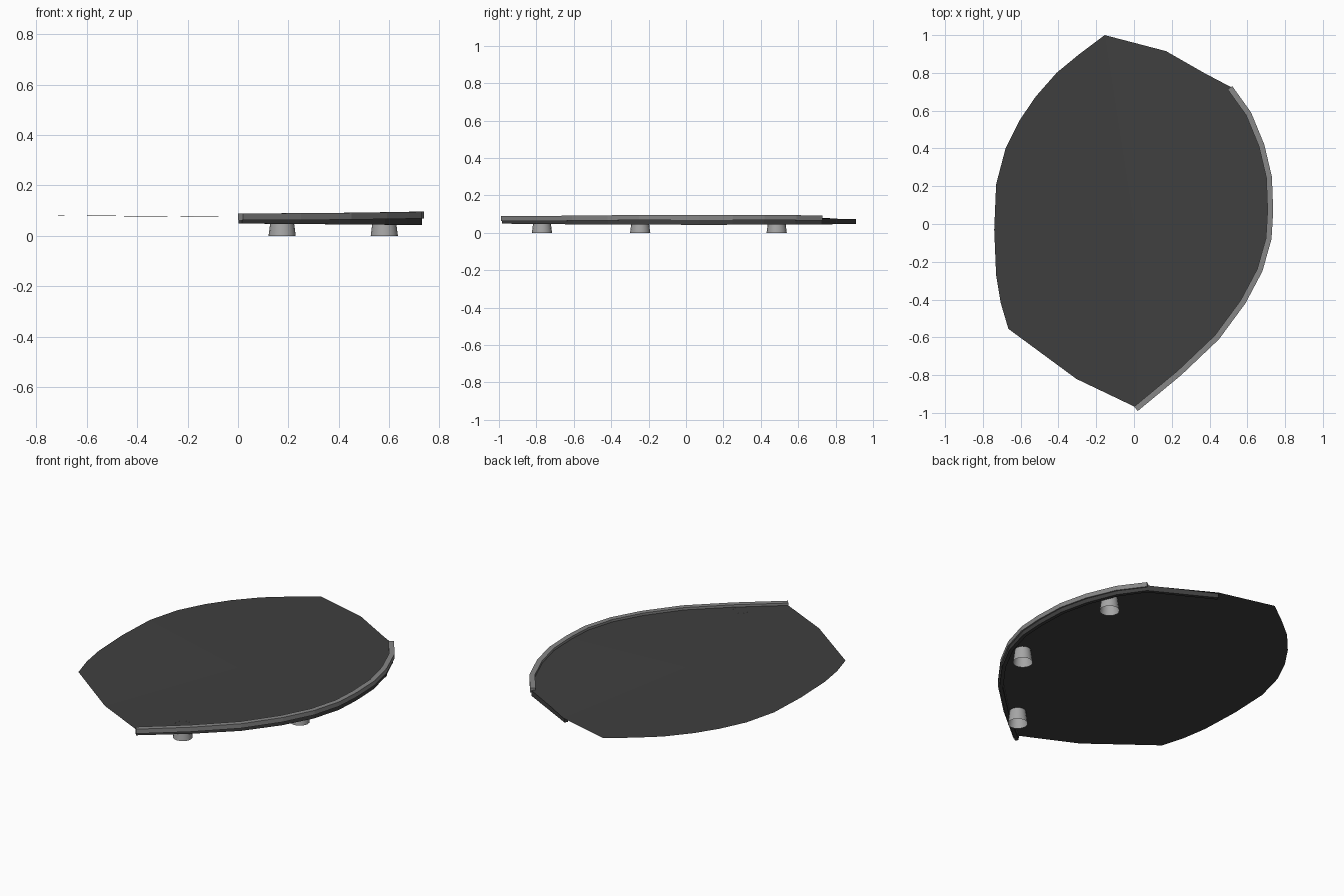
import bpy
import bmesh
from mathutils import Vector

cube = bpy.data.objects.get("Cube")
if cube:
    bpy.data.objects.remove(cube)


def material(name, value):
    mat = bpy.data.materials.new(name)
    mat.use_nodes = True
    colour = (value, value, value, 1)
    mat.diffuse_color = colour
    mat.node_tree.nodes["Principled BSDF"].inputs["Base Color"].default_value = colour
    return mat


charcoal = material("charcoal", 0.05)
mid_grey = material("mid grey", 0.24)
light_grey = material("light grey", 0.38)


def finish(name, bm, mat):
    mesh = bpy.data.meshes.new(name)
    bm.to_mesh(mesh)
    bm.free()
    mesh.materials.append(mat)
    obj = bpy.data.objects.new(name, mesh)
    bpy.context.collection.objects.link(obj)
    return obj


def dish(x):
    """Height of the gently dished sheet."""
    return 0.075 + 0.007 * (x / 0.73) ** 2


def lip_bottom(x):
    return 0.049 - 0.006 * x / 0.73


def sweep(name, path, outer, inner, low, high, mat):
    """Sweep a rectangular section along a plan path; insets go to its left."""
    pts = [Vector(p) for p in path]
    bm = bmesh.new()
    rings = []
    for i, p in enumerate(pts):
        before = (p - pts[i - 1]).normalized() if i else Vector((0, 0))
        after = (pts[i + 1] - p).normalized() if i < len(pts) - 1 else Vector((0, 0))
        t = (before + after).normalized()
        side = Vector((-t.y, t.x))
        a, b = p + side * outer, p + side * inner
        rings.append([bm.verts.new((q.x, q.y, h(p.x)))
                      for q, h in ((a, low), (a, high), (b, high), (b, low))])
    for r, s in zip(rings, rings[1:]):
        for k in range(4):
            n = (k + 1) % 4
            bm.faces.new((r[k], s[k], s[n], r[n]))
    bm.faces.new(rings[0])
    bm.faces.new(rings[-1][::-1])
    bmesh.ops.recalc_face_normals(bm, faces=bm.faces[:])
    return finish(name, bm, mat)


# Plan outline: the rimmed arc and the bare edge that closes it
arc = [(0.02, -0.99), (0.25, -0.80), (0.45, -0.61), (0.59, -0.42),
       (0.68, -0.25), (0.728, -0.08), (0.737, 0.07), (0.73, 0.25),
       (0.69, 0.42), (0.62, 0.59), (0.52, 0.73)]
bare = [(0.17, 0.915), (-0.155, 1.0), (-0.295, 0.895), (-0.41, 0.80),
        (-0.52, 0.675), (-0.605, 0.55), (-0.68, 0.40), (-0.73, 0.21),
        (-0.74, -0.03), (-0.73, -0.27), (-0.705, -0.42),
        (-0.665, -0.555), (-0.305, -0.82)]

# Thin sheet fanned from its centre
bm = bmesh.new()
centre = bm.verts.new((0, 0, dish(0)))
edge = [bm.verts.new((x * 0.985, y * 0.985, dish(x))) for x, y in arc]
edge += [bm.verts.new((x, y, dish(x))) for x, y in bare]
for i, v in enumerate(edge):
    bm.faces.new((centre, v, edge[(i + 1) % len(edge)]))
finish("plate", bm, charcoal)

# Raised rim along the arc
sweep("rim", arc, 0, 0.03, lambda x: dish(x) - 0.013,
      lambda x: dish(x) + 0.014, mid_grey)

# Support lip under the rim, running on past its back end
sweep("support_lip", arc + bare[:1], 0.008, 0.028, lip_bottom,
      lambda x: dish(x) - 0.002, charcoal)

# Hollow tapered feet
for name, x, y in (("front_foot", 0.175, -0.77),
                   ("middle_foot", 0.58, -0.245),
                   ("back_foot", 0.58, 0.485)):
    bm = bmesh.new()
    bmesh.ops.create_cone(bm, cap_ends=False, segments=16,
                          radius1=0.054, radius2=0.044, depth=0.076)
    foot = finish(name, bm, light_grey)
    foot.location = (x, y, 0.038)
    for poly in foot.data.polygons:
        poly.use_smooth = True
